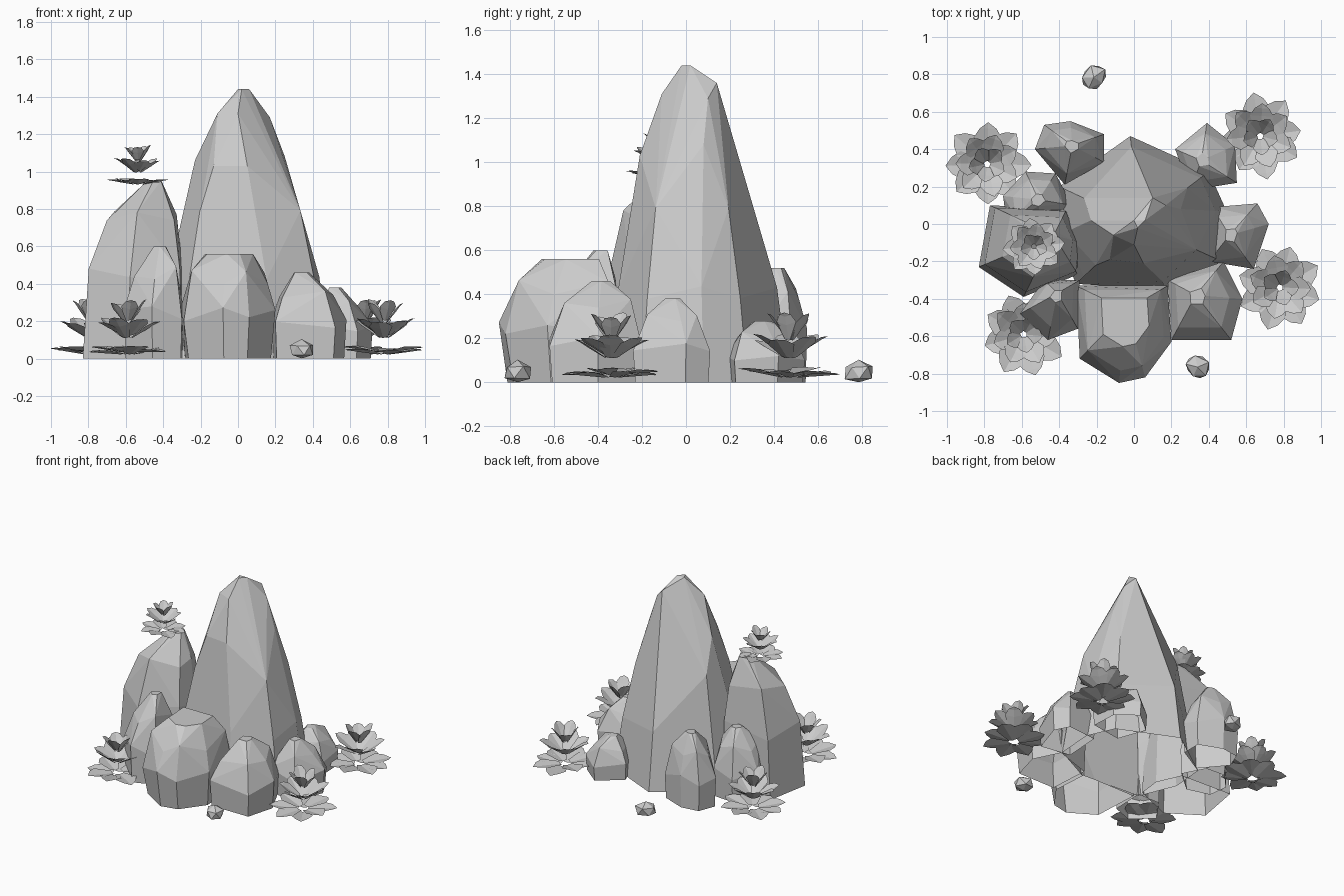
import bpy, bmesh, math, random
from mathutils import Vector, Matrix

random.seed(4)
cube = bpy.data.objects.get("Cube")
if cube:
    bpy.data.objects.remove(cube, do_unlink=True)


def make_material(name, value):
    material = bpy.data.materials.new(name)
    colour = (value, value, value, 1)
    material.diffuse_color = colour
    material.use_nodes = True
    shader = material.node_tree.nodes["Principled BSDF"]
    shader.inputs["Base Color"].default_value = colour
    shader.inputs["Roughness"].default_value = 1
    return material


stone = make_material("pale_grey", 0.6)


def finish(name, bm):
    mesh = bpy.data.meshes.new(name)
    bm.to_mesh(mesh)
    bm.free()
    mesh.materials.append(stone)
    obj = bpy.data.objects.new(name, mesh)
    bpy.context.collection.objects.link(obj)
    return obj


# Rise (share of height) and size of each ring
BOULDER = [(0, .95), (.4, 1), (.76, .72), (1, .2)]
TAPERED = [(0, .95), (.42, 1), (.76, .64), (1, .2)]
BLOCK = [(0, .9), (.42, 1), (.78, .83), (1, .5)]
PILLAR = [(0, 1), (.48, .92), (.8, .68), (1, .14)]
PEAK = [(0, 1), (.28, .88), (.53, .69)]


def rock(name, outline, apex, height, profile=BOULDER, crown=(), stagger=.07):
    """Faceted hull of outline rings that shrink towards the apex; open below."""
    bm = bmesh.new()
    top = Vector(apex)
    for level, (rise, size) in enumerate(profile):
        for i, p in enumerate(outline):
            flat = top + (Vector(p) - top) * size
            z = rise * height
            if 0 < level and rise < 1:
                # Neighbouring corners sit high and low for slanted facets
                side = 1 if (i + level) % 2 else -1
                z += height * side * random.uniform(.3, 1) * stagger
            bm.verts.new((flat.x, flat.y, z))
    for point in crown:
        bm.verts.new(point)
    bmesh.ops.convex_hull(bm, input=bm.verts)
    loose = [v for v in bm.verts if not v.link_faces]
    bmesh.ops.delete(bm, geom=loose, context="VERTS")
    bmesh.ops.recalc_face_normals(bm, faces=bm.faces)
    base = [f for f in bm.faces if all(v.co.z < .001 for v in f.verts)]
    bmesh.ops.delete(bm, geom=base, context="FACES")
    bmesh.ops.dissolve_limit(bm, angle_limit=math.radians(4),
                             verts=bm.verts, edges=bm.edges)
    return finish(name, bm)


# Central peak with a narrow slanting crown, and the tall pillar beside it
rock("central_peak",
     [(-.02, .47), (.4, .28), (.49, .08), (.47, -.2), (.17, -.35),
      (-.31, -.32), (-.42, -.05), (-.4, .2)], (.03, 0), 1.44, PEAK,
     [(.25, .08, 1.08), (.02, .22, 1.05), (-.23, .02, 1.06),
      (.05, -.21, 1.03), (-.13, -.19, 1.03), (.17, .1, 1.29),
      (.1, .14, 1.36), (-.11, -.06, 1.31), (0, -.11, 1.31),
      (0, .02, 1.44), (.06, .02, 1.44), (.02, -.02, 1.44)], .04)
rock("tall_pillar",
     [(-.83, -.23), (-.77, .1), (-.36, .08), (-.28, -.1), (-.3, -.27),
      (-.59, -.39)], (-.43, -.06), .95, PILLAR, stagger=.03)

# Boulders around the foot
rock("front_boulder",
     [(-.31, -.33), (.18, -.33), (.2, -.63), (.06, -.82), (-.08, -.85),
      (-.29, -.72)], (-.04, -.46), .56, BLOCK)
rock("front_right_boulder",
     [(.18, -.3), (.48, -.2), (.58, -.4), (.52, -.62), (.2, -.62)],
     (.33, -.38), .46)
rock("right_boulder",
     [(.42, .09), (.66, .11), (.72, 0), (.64, -.24), (.4, -.2)],
     (.51, -.06), .38, TAPERED)
rock("front_left_boulder",
     [(-.61, -.48), (-.48, -.3), (-.29, -.3), (-.3, -.56), (-.46, -.62)],
     (-.41, -.37), .6)
rock("back_right_boulder",
     [(.22, .4), (.39, .54), (.54, .42), (.55, .22), (.3, .18)],
     (.36, .34), .28)
rock("back_left_boulder",
     [(-.53, .4), (-.48, .53), (-.34, .55), (-.16, .48), (-.16, .33),
      (-.37, .21)], (-.33, .42), .52)
rock("rear_pillar_boulder",
     [(-.7, .15), (-.58, .28), (-.42, .27), (-.33, .1), (-.5, -.05),
      (-.68, 0)], (-.51, .13), .5)


def pebble(name, x, y, turn):
    bm = bmesh.new()
    bmesh.ops.create_icosphere(bm, subdivisions=1, radius=1)
    for v in bm.verts:
        v.co *= random.uniform(.9, 1.1)
        v.co.z = max(v.co.z * 1.1, -.8)
    obj = finish(name, bm)
    obj.scale = (.078, .066, .054)
    obj.rotation_euler.z = turn
    obj.location = (x, y, .044)


pebble("front_pebble", .34, -.765, -.8)
pebble("back_pebble", -.215, .785, .6)


def leaf(bm, matrix, inner, outer, low, high, width):
    """Broad folded leaf with a blunt point, running outwards along local x."""
    span, lift = outer - inner, high - low
    rows = []
    # Share of length, share of width and share of lift for each cross-row
    for along, wide, up in ((0, .4, 0), (.55, 1, .55), (.82, .6, .85)):
        x, z = inner + span * along, low + lift * up
        edge = z + .016 * wide
        rows.append([bm.verts.new(matrix @ Vector(p)) for p in
                     ((x, -width * wide, edge), (x, 0, z),
                      (x, width * wide, edge))])
    for (a, b, c), (d, e, f) in zip(rows, rows[1:]):
        bm.faces.new((a, b, e, d))
        bm.faces.new((b, c, f, e))
    tip = bm.verts.new(matrix @ Vector((outer, 0, high)))
    left, middle, right = rows[-1]
    bm.faces.new((left, middle, tip))
    bm.faces.new((middle, right, tip))


# Leaf count, inner and outer radius, low and high z, half width per tier
TIERS = [(8, .035, .228, .022, .05, .076),
         (7, .025, .175, .11, .205, .064),
         (5, .015, .1, .19, .305, .046)]


def rosette(name, x, y, z=0, size=1, turn=0):
    bm = bmesh.new()
    for tier, (count, inner, outer, low, high, width) in enumerate(TIERS):
        for i in range(count):
            angle = turn + tier * .4 + math.tau * i / count
            spin = Matrix.Rotation(angle + random.uniform(-.07, .07), 4, "Z")
            tilt = random.uniform(-.016, .016)
            leaf(bm, spin, inner, outer * random.uniform(.93, 1.04),
                 low + (i % 2) * .012, high + tilt, width)
    obj = finish(name, bm)
    obj.location = (x, y, z)
    obj.scale = (size, size, size)


# Leafy rosettes on the ground and on the pillar
rosette("back_right_plant", .675, .47, turn=.2)
rosette("front_right_plant", .78, -.34, turn=.5)
rosette("back_left_plant", -.785, .32)
rosette("front_left_plant", -.59, -.59, turn=.3)
rosette("pillar_plant", -.535, -.12, z=.915, size=.72, turn=.1)
